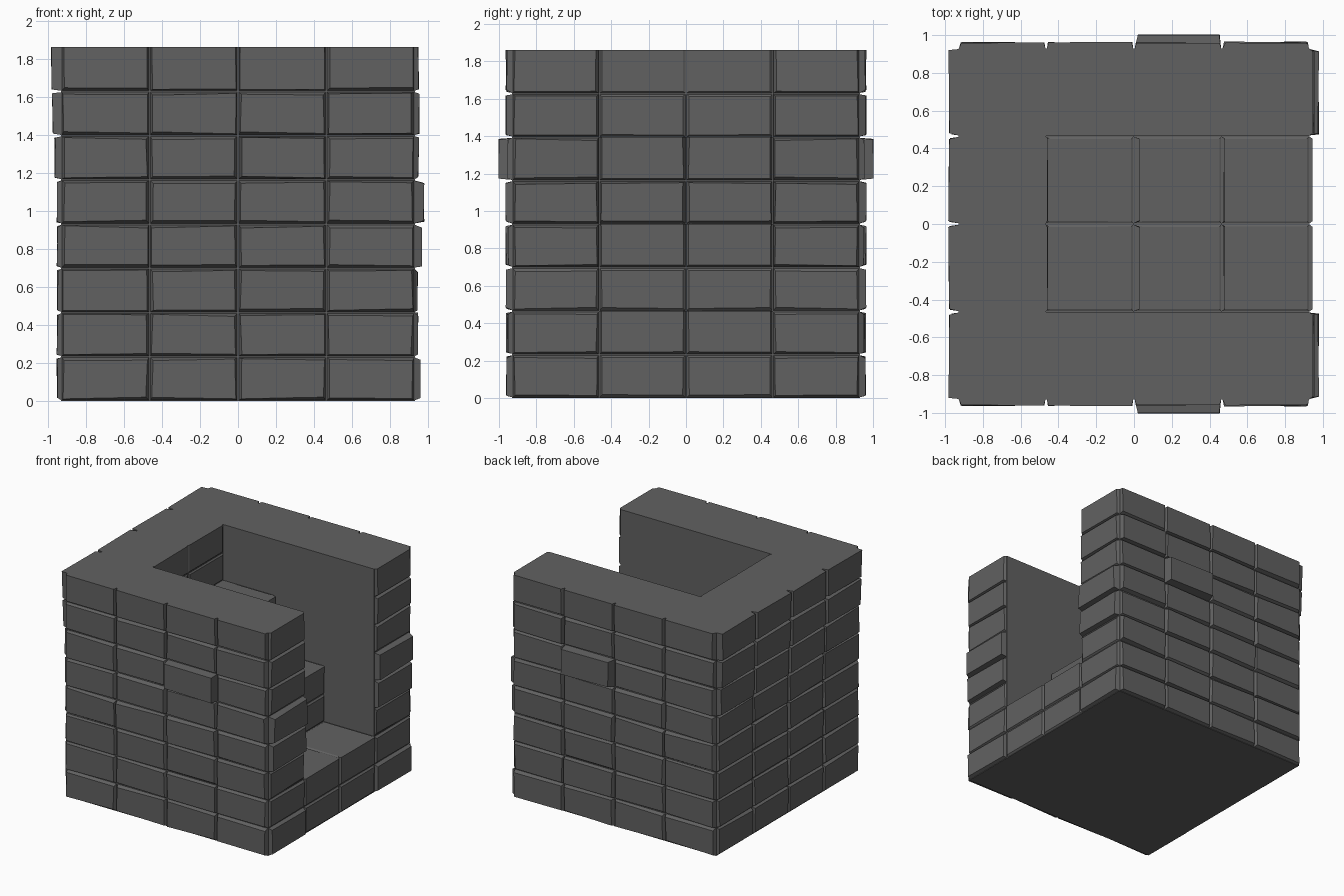
import bpy, bmesh, random
from mathutils import Vector

random.seed(4)
CELL = 0.465          # brick length
ROW = 0.2325          # course height
ROWS = 8
H = ROW * ROWS
HALF = CELL * 2

cube = bpy.data.objects.get("Cube")
if cube:
    bpy.data.objects.remove(cube, do_unlink=True)

stone = bpy.data.materials.new("dark_grey_stone")
stone.use_nodes = True
GREY = (0.12, 0.12, 0.12, 1)
stone.diffuse_color = GREY
stone.node_tree.nodes["Principled BSDF"].inputs["Base Color"].default_value = GREY


def finish(name, bm, mirror=True):
    bmesh.ops.recalc_face_normals(bm, faces=bm.faces)
    mesh = bpy.data.meshes.new(name)
    bm.to_mesh(mesh)
    bm.free()
    mesh.materials.append(stone)
    ob = bpy.data.objects.new(name, mesh)
    bpy.context.collection.objects.link(ob)
    if mirror:
        mod = ob.modifiers.new("mirror", 'MIRROR')
        mod.use_axis = (False, True, False)
        mod.use_mirror_merge = False
    return ob


def prism(bm, outline, direction):
    """Extrude a closed outline along a direction."""
    face = bm.faces.new([bm.verts.new(p) for p in outline])
    ext = bmesh.ops.extrude_face_region(bm, geom=[face], use_keep_orig=True)
    moved = [g for g in ext["geom"] if isinstance(g, bmesh.types.BMVert)]
    bmesh.ops.translate(bm, vec=Vector(direction), verts=moved)


def brick(bm, place, u, v, depth, flush=False, jitter=0.006):
    """Tapered brick over cell u, v; place maps (u, v, out) to a point."""
    gap, taper = 0.004, 0.011
    rings = []
    for inset, out in ((gap, -0.01), (gap, 0.0), (gap + taper, depth)):
        lift = 0.0 if flush else inset
        corners = [(u[0] + inset, v[0] + inset), (u[1] - inset, v[0] + inset),
                   (u[1] - inset, v[1] - lift), (u[0] + inset, v[1] - lift)]
        ring = []
        for i, (a, b) in enumerate(corners):
            if out > 0:
                a += random.uniform(-jitter, jitter)
                out_j = out + random.uniform(-jitter, jitter) * 0.6
                if not (flush and i > 1):
                    b += random.uniform(-jitter, jitter)
            else:
                out_j = out
            ring.append(bm.verts.new(place(a, b, out_j)))
        rings.append(ring)
    for low, high in zip(rings, rings[1:]):
        for i in range(4):
            j = (i + 1) % 4
            bm.faces.new((low[i], low[j], high[j], high[i]))
    bm.faces.new(rings[-1])
    bm.faces.new(rings[0][::-1])


def course(r):
    return (r * ROW, (r + 1) * ROW)


def facing_x(x, sign=1):
    return lambda a, b, out: (x + sign * out, a, b)


def facing_front(a, b, out):
    return (a, -HALF - out, b)


# Side walls
bm = bmesh.new()
prism(bm, [(-HALF, -HALF, 0), (HALF, -HALF, 0), (HALF, -HALF, H), (-HALF, -HALF, H)],
      (0, CELL, 0))
finish("side_walls", bm)

# Staircase and rear wall in one stepped profile
steps = [(HALF, 0), (HALF, 2), (CELL, 2), (CELL, 4), (0, 4), (0, 6),
         (-CELL, 6), (-CELL, 8), (-HALF, 8), (-HALF, 0)]
bm = bmesh.new()
prism(bm, [(x, -CELL, r * ROW) for x, r in steps], (0, 2 * CELL, 0))
finish("staircase_core", bm, mirror=False)

# Bricks on both long faces, with one proud brick
bm = bmesh.new()
for r in range(ROWS):
    for c in range(4):
        x = -HALF + c * CELL
        depth = 0.07 if (r, c) == (5, 2) else random.uniform(0.022, 0.034)
        brick(bm, facing_front, (x, x + CELL), course(r), depth, r == ROWS - 1)
finish("long_face_bricks", bm)

# Bricks on the closed end
bm = bmesh.new()
closed_depth = [0.022, 0.02, 0.02, 0.02, 0.022, 0.033, 0.046, 0.05]
for r, depth in enumerate(closed_depth):
    for y in (-HALF, -CELL):
        brick(bm, facing_x(-HALF, -1), (y, y + CELL), course(r), depth, r == ROWS - 1)
finish("closed_end_bricks", bm)

# Bricks on the wall ends beside the opening
bm = bmesh.new()
open_depth = [0.03, 0.015, 0.012, 0.034, 0.047, 0.02, 0.024, 0.02]
for r, depth in enumerate(open_depth):
    brick(bm, facing_x(HALF), (-HALF, -CELL), course(r), depth, r == ROWS - 1)
finish("wall_end_bricks", bm)

# Stair risers, two courses each
bm = bmesh.new()
for i, (x, depth) in enumerate([(HALF, 0.014), (CELL, 0.012), (0, 0.03), (-CELL, 0.008)]):
    for r in (2 * i, 2 * i + 1):
        brick(bm, facing_x(x), (-CELL, 0), course(r), depth, r % 2 == 1, 0.004)
finish("riser_bricks", bm)

# Stair treads
bm = bmesh.new()
for i in range(3):
    x, z = CELL * (1 - i), ROW * 2 * (i + 1)
    brick(bm, lambda a, b, out: (a, b, z + out), (x, x + CELL), (-CELL, 0), 0.005, False, 0.002)
finish("tread_slabs", bm)
